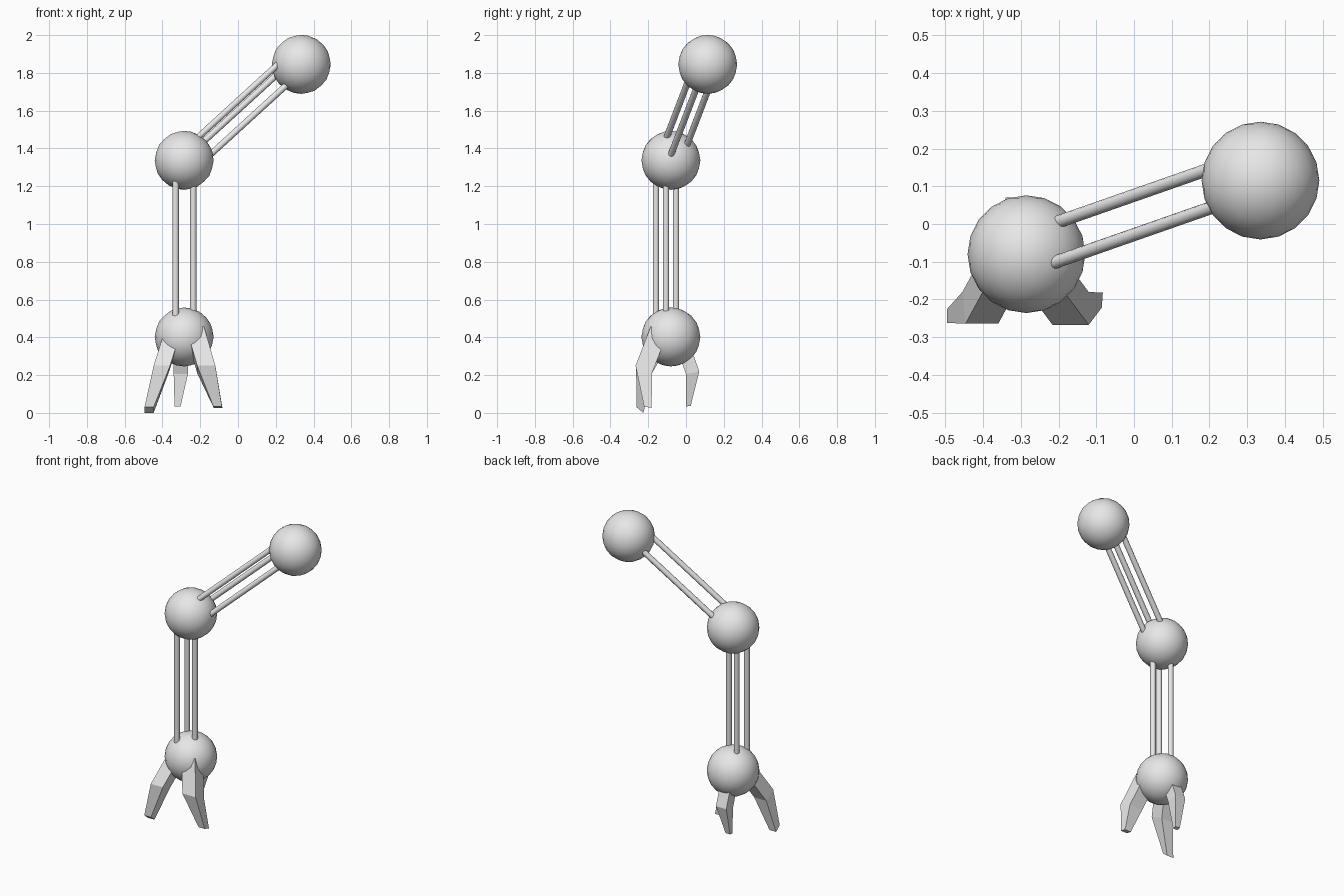
import bpy
import bmesh
from math import radians
from mathutils import Vector

cube = bpy.data.objects.get("Cube")
if cube:
    bpy.data.objects.remove(cube, do_unlink=True)

# Single plain grey material
grey = bpy.data.materials.new("plain_grey")
grey.use_nodes = True
GREY = (0.8, 0.8, 0.8, 1)
grey.diffuse_color = GREY
grey.node_tree.nodes["Principled BSDF"].inputs["Base Color"].default_value = GREY


def finish(bm, name, smooth):
    """Turn a bmesh into a named, shaded object."""
    bmesh.ops.recalc_face_normals(bm, faces=bm.faces)
    mesh = bpy.data.meshes.new(name)
    bm.to_mesh(mesh)
    bm.free()
    mesh.materials.append(grey)
    obj = bpy.data.objects.new(name, mesh)
    bpy.context.scene.collection.objects.link(obj)
    if smooth:
        bpy.ops.object.select_all(action="DESELECT")
        obj.select_set(True)
        bpy.context.view_layer.objects.active = obj
        bpy.ops.object.shade_smooth_by_angle(angle=radians(40))
    return obj


def ball(name, centre):
    bm = bmesh.new()
    bmesh.ops.create_icosphere(bm, subdivisions=3, radius=0.156)
    bmesh.ops.translate(bm, verts=bm.verts, vec=centre)
    finish(bm, name, True)


def rod(name, start, end):
    axis = end - start
    bm = bmesh.new()
    bmesh.ops.create_cone(bm, cap_ends=True, segments=12, radius1=0.017,
                          radius2=0.017, depth=axis.length)
    bmesh.ops.rotate(bm, verts=bm.verts,
                     matrix=axis.to_track_quat("Z", "Y").to_matrix())
    bmesh.ops.translate(bm, verts=bm.verts, vec=(start + end) / 2)
    finish(bm, name, True)


def section(bm, outer, width, inward):
    """Four-cornered cross-section: an outer edge along x and its inner copy."""
    half = Vector((width / 2, 0, 0))
    outer, inner = Vector(outer), Vector(outer) + Vector(inward)
    return [bm.verts.new(p) for p in
            (outer - half, outer + half, inner + half, inner - half)]


def finger(name, knee, knee_width, knee_inward, to_root, tip, tip_width, tip_inward):
    """Bent finger: straight upper segment, tapered lower segment."""
    bm = bmesh.new()
    root = Vector(knee) + Vector(to_root)
    rings = [section(bm, root, knee_width, knee_inward),
             section(bm, knee, knee_width, knee_inward),
             section(bm, tip, tip_width, tip_inward)]
    for a, b in zip(rings, rings[1:]):
        for i in range(4):
            j = (i + 1) % 4
            bm.faces.new((a[i], a[j], b[j], b[i]))
    bm.faces.new(rings[0])
    bm.faces.new(rings[-1])
    finish(bm, name, False)


# Joints
wrist = Vector((-0.285, -0.08, 0.402))
elbow = Vector((-0.285, -0.08, 1.337))
shoulder = Vector((0.335, 0.115, 1.845))
for name, centre in (("wrist_ball", wrist), ("elbow_ball", elbow),
                     ("shoulder_ball", shoulder)):
    ball(name, centre)

# Forearm: three upright rods in a triangle
for i, (dx, dy) in enumerate(((-0.045, -0.079), (-0.045, 0.027), (0.048, -0.026))):
    offset = Vector((dx, dy, 0))
    rod(f"forearm_rod_{i + 1}", wrist + offset, elbow + offset)

# Upper arm: three slanted rods in a triangle
slant = Vector((0.715, 0.25, 0.653)).normalized()
for i, entry in enumerate(((-0.205, -0.1, 1.465), (-0.14, -0.077, 1.373),
                           (-0.2, 0.006, 1.42))):
    entry = Vector(entry)
    rod(f"upper_arm_rod_{i + 1}", entry - slant * 0.1, entry + slant * 0.66)

# Claw fingers
finger("front_left_finger",
       knee=(-0.168, -0.267, 0.25), knee_width=0.096, knee_inward=(0, 0.087, -0.04),
       to_root=(-0.06, 0.08, 0.207),
       tip=(-0.108, -0.222, 0.035), tip_width=0.045, tip_inward=(0.003, 0.04, -0.01))
finger("front_right_finger",
       knee=(-0.403, -0.264, 0.25), knee_width=0.087, knee_inward=(-0.008, 0.084, -0.04),
       to_root=(0.06, 0.11, 0.19),
       tip=(-0.471, -0.262, 0.03), tip_width=0.048, tip_inward=(0, 0.037, -0.03))
finger("back_finger",
       knee=(-0.303, 0.07, 0.22), knee_width=0.075, knee_inward=(0, -0.07, -0.015),
       to_root=(0, -0.06, 0.17),
       tip=(-0.32, 0.025, 0.037), tip_width=0.032, tip_inward=(0, -0.024, -0.003))
